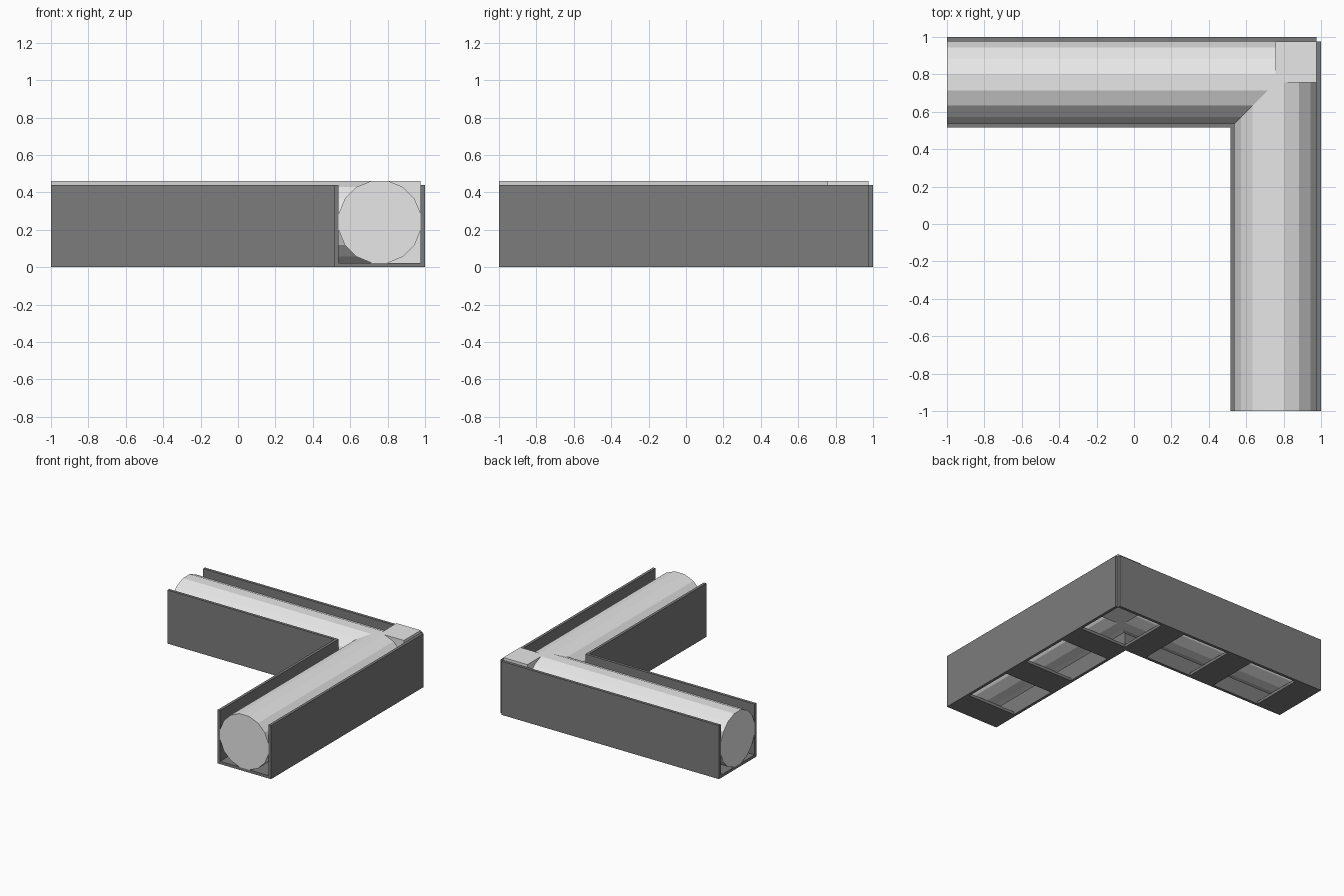
import bpy
import math
from mathutils import Matrix

cube = bpy.data.objects.get("Cube")
if cube:
    bpy.data.objects.remove(cube, do_unlink=True)


def material(name, value):
    mat = bpy.data.materials.new(name)
    mat.use_nodes = True
    color = (value, value, value, 1)
    mat.diffuse_color = color
    mat.node_tree.nodes["Principled BSDF"].inputs["Base Color"].default_value = color
    return mat


dark = material("dark_grey", 0.2)
light = material("light_grey", 0.8)

T = 0.023            # wall thickness
INNER = 0.515        # outside face of the inner walls
OUTER = 1 - T        # inside face of the outer walls
WALL_TOP = 0.44
MID = (INNER + 1) / 2
R = OUTER - MID      # distance from pipe axis to its flat sides
PIPE_Z = T + R
SIDES = 16


# Swapping x and y turns the right leg into the back leg
def swap(v, leg):
    return (v[1], v[0], v[2]) if leg == "back" else tuple(v)


def box(name, low, high, mat, leg="right"):
    a, b = swap(low, leg), swap(high, leg)
    bpy.ops.mesh.primitive_cube_add(size=1)
    obj = bpy.context.object
    obj.name = name
    size = [q - p for p, q in zip(a, b)]
    mid = [(p + q) / 2 for p, q in zip(a, b)]
    obj.data.transform(Matrix.Translation(mid) @ Matrix.Diagonal((*size, 1)))
    obj.data.materials.append(mat)
    return obj


def pipe(name, leg):
    length = MID + 1
    bpy.ops.mesh.primitive_cylinder_add(
        vertices=SIDES, radius=R / math.cos(math.pi / SIDES), depth=length)
    obj = bpy.context.object
    obj.name = name
    # Flat sides face up and sideways; axis lies along the leg
    turn = Matrix.Rotation(math.pi / SIDES, 4, "Z")
    lay = Matrix.Rotation(math.pi / 2, 4, "X" if leg == "right" else "Y")
    place = Matrix.Translation(swap((MID, MID - length / 2, PIPE_Z), leg))
    obj.data.transform(place @ lay @ turn)
    obj.data.materials.append(light)


for leg in ("right", "back"):
    # Channel walls, leaving a small notch at the outer corner
    box(leg + "_outer_wall", (OUTER, -1, 0), (1, OUTER, WALL_TOP), dark, leg)
    end = INNER + T if leg == "back" else INNER
    box(leg + "_inner_wall", (INNER, -1, 0), (INNER + T, end, WALL_TOP), dark, leg)
    # Floor bars with open gaps between them
    for i, (near, far) in enumerate(((-1, -0.765), (-0.33, -0.1), (0.33, 0.55))):
        box(f"{leg}_floor_bar_{i + 1}", (INNER + T, near, 0), (OUTER, far, T), dark, leg)
    pipe(leg + "_pipe", leg)

# Square block filling the outside of the pipe bend
box("corner_block", (MID, MID, T), (OUTER, OUTER, PIPE_Z + R), light)
